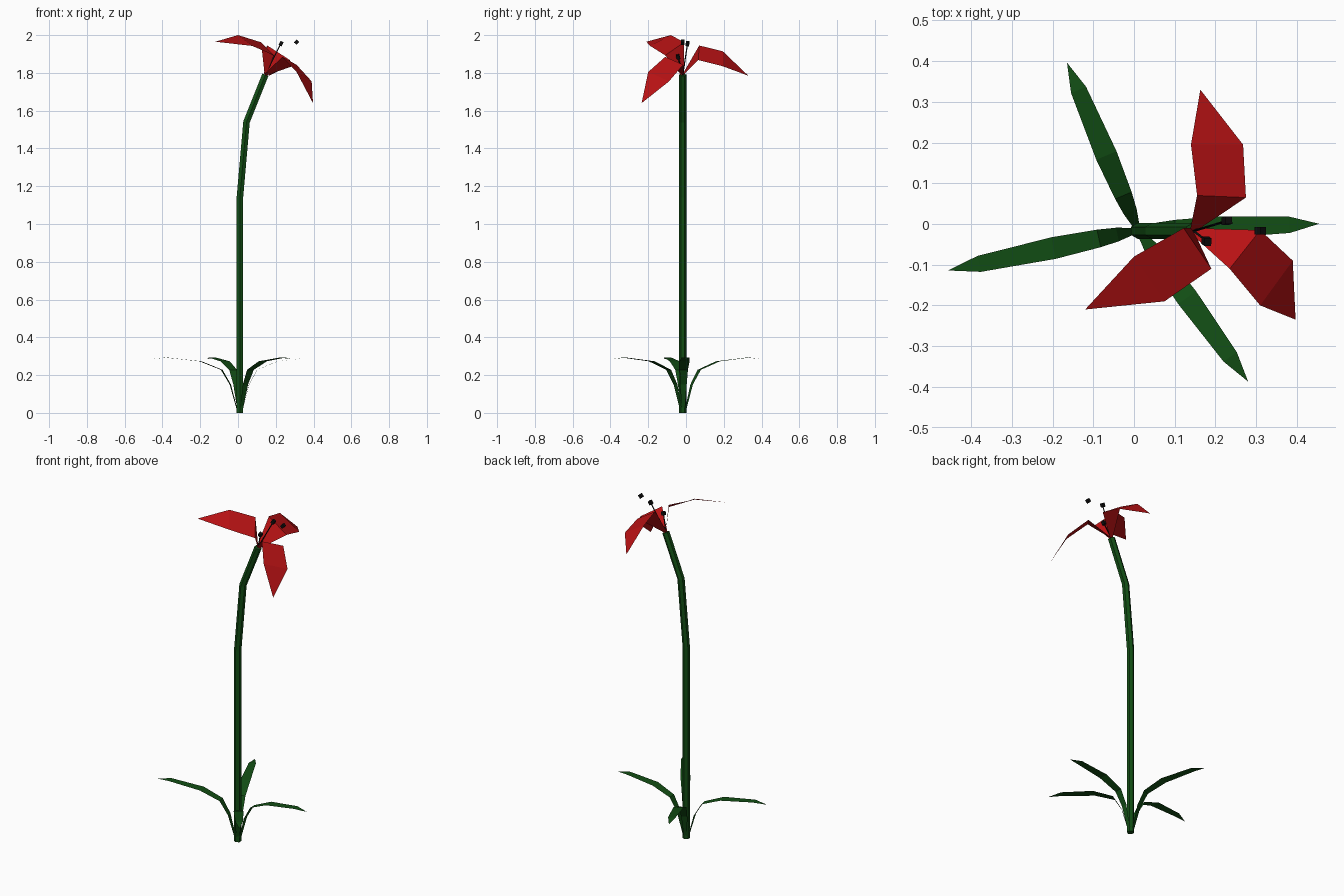
import bpy, math
from mathutils import Vector

if "Cube" in bpy.data.objects:
    bpy.data.objects.remove(bpy.data.objects["Cube"])


def material(name, rgb):
    m = bpy.data.materials.new(name)
    m.diffuse_color = (*rgb, 1)
    m.use_nodes = True
    m.node_tree.nodes["Principled BSDF"].inputs["Base Color"].default_value = m.diffuse_color
    return m


GREEN = material("leaf green", (0.006, 0.075, 0.007))
RED = material("petal red", (0.48, 0.006, 0.007))
DARK = material("stamen black", (0.004, 0.004, 0.004))


def make(name, verts, faces, mat):
    me = bpy.data.meshes.new(name)
    me.from_pydata([tuple(v) for v in verts], [], faces)
    me.materials.append(mat)
    me.update()
    ob = bpy.data.objects.new(name, me)
    bpy.context.collection.objects.link(ob)
    return ob


def tube(name, path, radius, sides, mat):
    """Faceted tube along a path lying roughly upright."""
    path = [Vector(p) for p in path]
    verts, faces = [], []
    for i, p in enumerate(path):
        d = (path[min(i + 1, len(path) - 1)] - path[max(i - 1, 0)]).normalized()
        if i == 0:
            d = Vector((0, 0, 1)) if len(path) > 2 else d
        u = Vector((0, 1, 0)).cross(d).normalized()
        v = d.cross(u)
        for k in range(sides):
            a = 2 * math.pi * (k + 0.5) / sides
            verts.append(p + radius * (math.cos(a) * u + math.sin(a) * v))
    for i in range(len(path) - 1):
        for k in range(sides):
            n = (k + 1) % sides
            a, b = i * sides, (i + 1) * sides
            faces.append((a + k, a + n, b + n, b + k))
    faces.append(tuple(reversed(range(sides))))
    faces.append(tuple(range(len(verts) - sides, len(verts))))
    return make(name, verts, faces, mat)


# Stem, leaning to +x near the flower
tube("stem", [(0.01, -0.017, 0), (0.01, -0.017, 1.14),
              (0.045, -0.017, 1.54), (0.145, -0.017, 1.79)], 0.02, 6, GREEN)

# Leaves: one ribbon profile (reach, height, half width) turned about the stem
PROFILE = [(0.01, 0.0, 0.008), (0.05, 0.15, 0.017), (0.095, 0.228, 0.022),
           (0.205, 0.273, 0.027), (0.385, 0.293, 0.02)]
for i, (angle, tip) in enumerate([(2, 0.445), (113, 0.447), (192, 0.477), (-54, 0.46)]):
    a = math.radians(angle)
    out, side = Vector((math.cos(a), math.sin(a), 0)), Vector((-math.sin(a), math.cos(a), 0))
    origin = Vector((0.01, -0.015, 0))
    verts = []
    for r, z, w in PROFILE:
        c = origin + out * (r * tip / 0.46) + Vector((0, 0, z))
        verts += [c - side * w, c + side * w]
    verts.append(origin + out * tip + Vector((0, 0, 0.285)))
    faces = [(2 * k, 2 * k + 2, 2 * k + 3, 2 * k + 1) for k in range(len(PROFILE) - 1)]
    faces.append((8, 10, 9))
    make(f"leaf_{i + 1}", verts, faces, GREEN)

# Petals: narrow base, two cross rows, pointed tip
BASE = Vector((0.145, -0.017, 1.79))
PETALS = {
    "petal_back": [(0.155, 0.07, 1.945), (0.275, 0.065, 1.868),
                   (0.14, 0.195, 1.914), (0.268, 0.195, 1.835), (0.163, 0.33, 1.785)],
    "petal_left": [(0.19, -0.11, 1.893), (0.122, -0.01, 1.962),
                   (0.075, -0.19, 1.943), (0.0, -0.08, 2.0), (-0.12, -0.21, 1.965)],
    "petal_right": [(0.31, -0.015, 1.843), (0.235, -0.11, 1.885),
                    (0.39, -0.09, 1.755), (0.31, -0.2, 1.805), (0.397, -0.235, 1.64)],
}
for name, pts in PETALS.items():
    pts = [Vector(p) for p in pts]
    across = (pts[1] - pts[0]).normalized() * 0.009
    verts = [BASE - across, BASE + across] + pts
    make(name, verts, [(0, 1, 3, 2), (2, 3, 5, 4), (4, 5, 6)], RED)

# Stamens: thin filaments with small blocky anthers; one anther floats free
for i, (end, has_filament) in enumerate([((0.228, 0.008, 1.955), True),
                                         ((0.31, -0.017, 1.963), False),
                                         ((0.178, -0.042, 1.885), True)]):
    e = Vector(end)
    d = (e - BASE).normalized() * 0.011
    tube(f"anther_{i + 1}", [e - d, e + d], 0.013, 4, DARK)
    if has_filament:
        tube(f"filament_{i + 1}", [BASE, e], 0.0035, 3, DARK)
